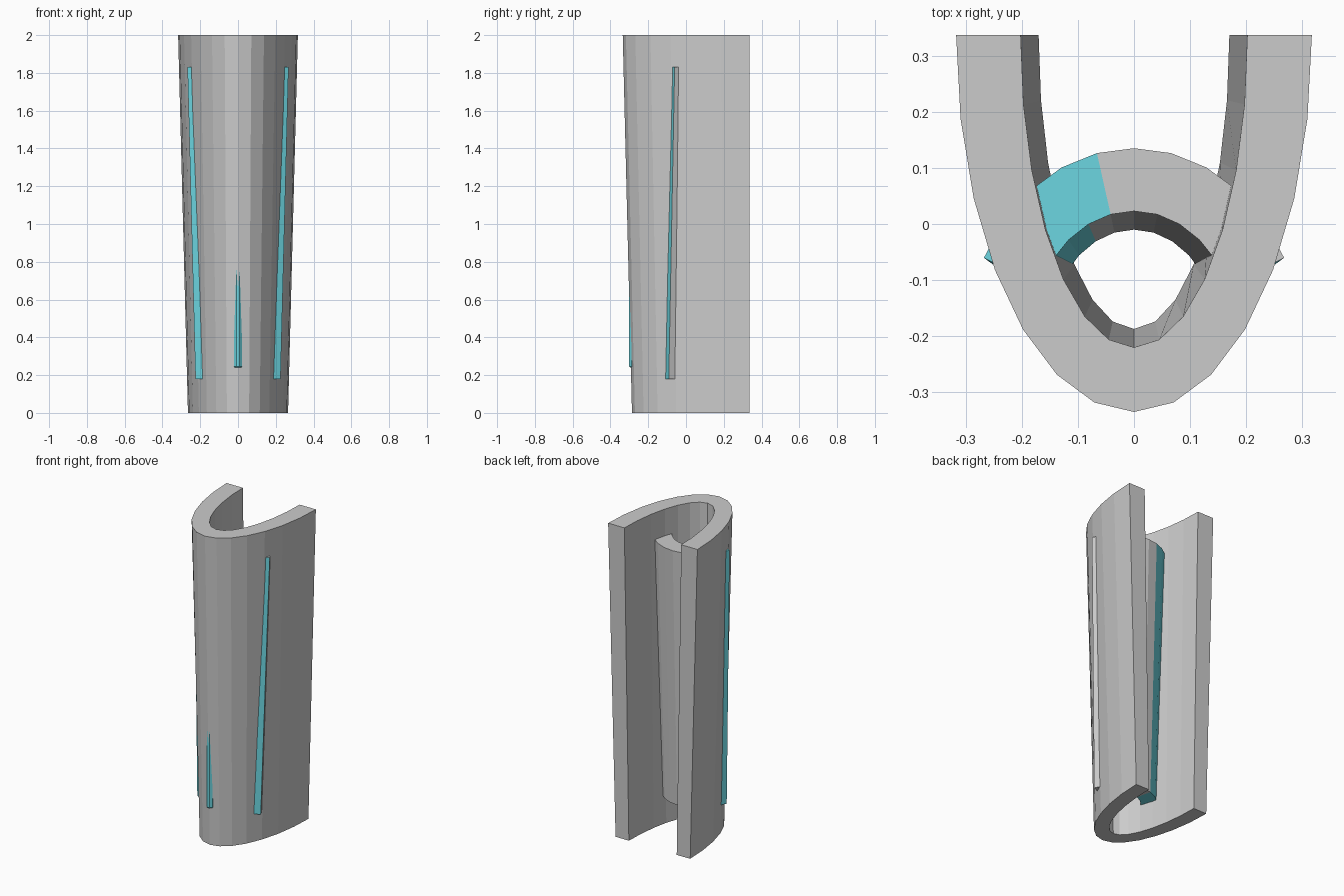
import bpy, bmesh
from math import sin, cos, pi

if "Cube" in bpy.data.objects:
    bpy.data.objects.remove(bpy.data.objects["Cube"])

cyan = bpy.data.materials.new("cyan")
cyan.diffuse_color = (0.15, 0.67, 0.75, 1)
cyan.use_nodes = True
cyan.node_tree.nodes["Principled BSDF"].inputs["Base Color"].default_value = cyan.diffuse_color
grey = bpy.data.materials.new("grey")
grey.diffuse_color = (0.8, 0.8, 0.82, 1)
grey.use_nodes = True
grey.node_tree.nodes["Principled BSDF"].inputs["Base Color"].default_value = grey.diffuse_color

STEP = pi / 14


def arc(a, b, apex, z, half, facing):
    """Points of an elliptical arc whose apex faces -y or +y."""
    return [(a * sin(i * STEP), apex - facing * b * (1 - cos(i * STEP)), z)
            for i in range(-half, half + 1)]


def curved_wall(name, half, facing, levels, paint=False):
    """Tapered curved wall; each level is z, outer (a, b, apex), inner (a, b, apex)."""
    bm = bmesh.new()
    rings = []
    for z, outer, inner in levels:
        for a, b, apex in (outer, inner):
            rings.append([bm.verts.new(p) for p in arc(a, b, apex, z, half, facing)])
    loop = [rings[0], rings[2], rings[3], rings[1]]   # outer low/high, inner high/low
    n = 2 * half
    for i in range(n):
        for k in range(4):
            p, q = loop[k], loop[(k + 1) % 4]
            f = bm.faces.new((p[i], p[i + 1], q[i + 1], q[i]))
            limit = 3 if k == 2 else 4   # painted left-hand segments
            if paint and i < limit:
                f.material_index = 1
    for i in (0, n):
        f = bm.faces.new([r[i] for r in loop])
        f.material_index = 1 if paint else 0
    bmesh.ops.recalc_face_normals(bm, faces=bm.faces[:])
    me = bpy.data.meshes.new(name)
    bm.to_mesh(me)
    bm.free()
    if paint:
        me.materials.append(grey)
        me.materials.append(cyan)
    ob = bpy.data.objects.new(name, me)
    bpy.context.collection.objects.link(ob)
    return ob


# Outer U-shaped shell, open at the back
curved_wall("outer_shell", 7, -1, [
    (0.0, (0.265, 0.622, -0.286), (0.170, 0.524, -0.187)),
    (2.0, (0.317, 0.672, -0.335), (0.202, 0.557, -0.220))])

# Inner crosspiece, its ends poking through the side walls
curved_wall("inner_arch", 5, 1, [
    (0.18, (0.250, 0.320, 0.090), (0.157, 0.210, -0.010)),
    (1.83, (0.297, 0.345, 0.135), (0.187, 0.235, 0.023))], paint=True)

# Small rod half sunk into the front of the shell
bpy.ops.mesh.primitive_cylinder_add(vertices=8, radius=0.024, depth=0.62,
                                    location=(0, -0.28, 0.55),
                                    rotation=(0, 0, pi / 8))
rod = bpy.context.object
rod.name = "front_rod"
rod.data.materials.append(cyan)
bev = rod.modifiers.new("edge", 'BEVEL')
bev.width = 0.006
bev.segments = 1
bev.angle_limit = 1.0
bev.limit_method = 'ANGLE'
